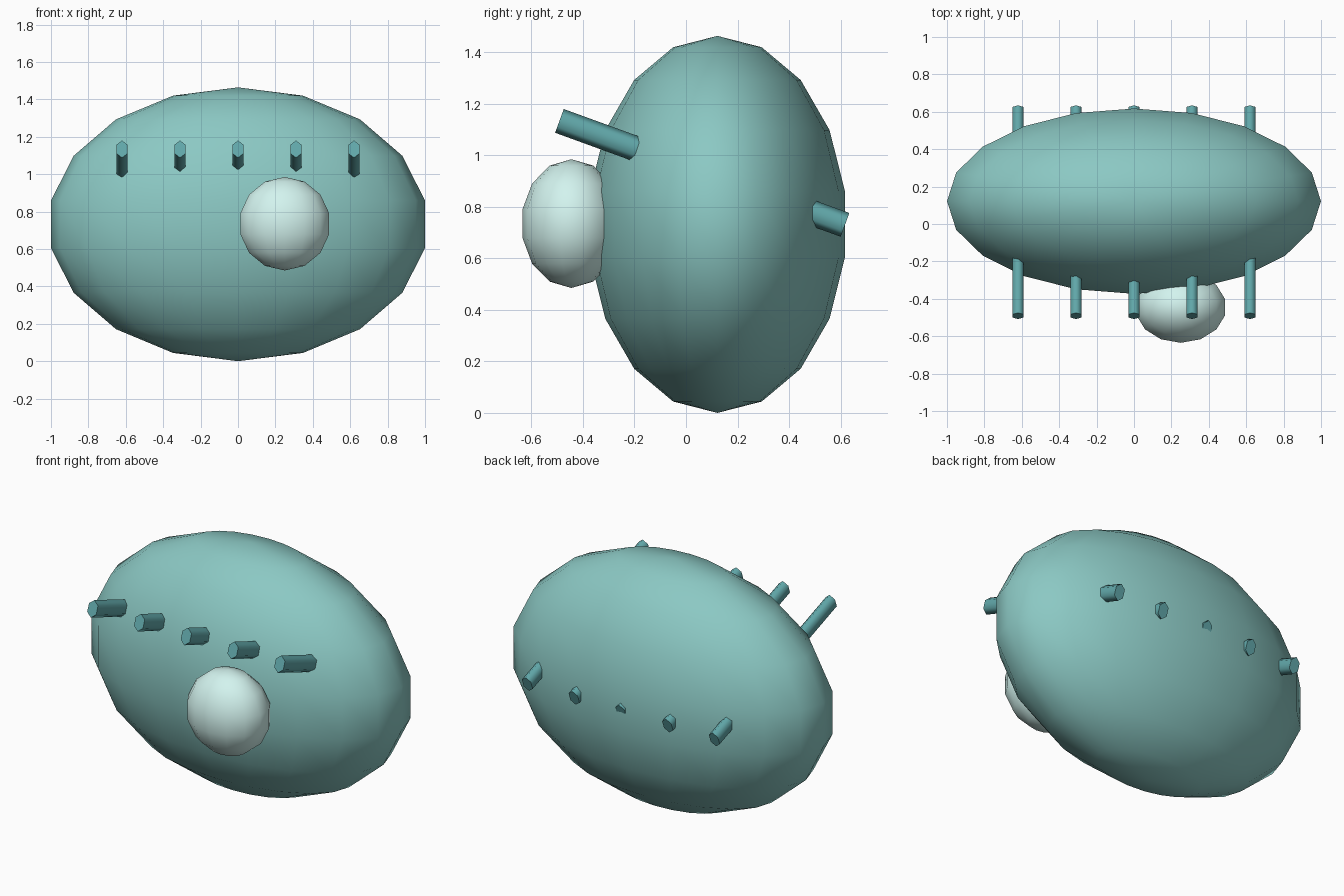
import bpy, math
from mathutils import Matrix

if "Cube" in bpy.data.objects:
    bpy.data.objects.remove(bpy.data.objects["Cube"])


def material(name, rgb):
    m = bpy.data.materials.new(name)
    m.diffuse_color = (*rgb, 1)
    m.use_nodes = True
    m.node_tree.nodes["Principled BSDF"].inputs["Base Color"].default_value = m.diffuse_color
    return m


def finish(ob, name, mat, angle):
    ob.name = name
    ob.data.materials.append(mat)
    bpy.ops.object.shade_smooth_by_angle(angle=math.radians(angle))
    return ob


def ellipsoid(name, loc, radii, segments, rings, mat):
    bpy.ops.mesh.primitive_uv_sphere_add(segments=segments, ring_count=rings, radius=1)
    ob = bpy.context.object
    # put a meridian on the front/back axis
    if not any(abs(v.co.x) < 1e-4 and abs(v.co.y) > 0.1 for v in ob.data.vertices):
        ob.data.transform(Matrix.Rotation(math.pi / 2, 4, 'Z'))
    ob.data.transform(Matrix.Translation(loc) @ Matrix.Diagonal((*radii, 1)))
    return finish(ob, name, mat, 80)


teal = material("teal", (0.26, 0.58, 0.55))
dark_teal = material("dark_teal", (0.12, 0.39, 0.40))
pale = material("pale", (0.65, 0.90, 0.86))

# Main body and the off-centre bulb on its front
ellipsoid("body", (0, 0.122, 0.732), (1.015, 0.503, 0.732), 20, 9, teal)
ellipsoid("front_bulb", (0.25, -0.445, 0.735), (0.25, 0.195, 0.25), 14, 7, pale)

# Row of tilted flattened six-sided rods running through the body
for i in range(5):
    bpy.ops.mesh.primitive_cylinder_add(vertices=6, radius=1, depth=1)
    rod = bpy.context.object
    if not any(abs(v.co.x) < 1e-4 for v in rod.data.vertices):
        rod.data.transform(Matrix.Rotation(math.pi / 6, 4, 'Z'))
    rod.data.transform(Matrix.Translation((-0.62 + 0.31 * i, 0.063, 0.932))
                       @ Matrix.Rotation(math.radians(90 - 20), 4, 'X')
                       @ Matrix.Diagonal((0.0346, 0.049, 1.18, 1)))
    finish(rod, "rod_%d" % (i + 1), dark_teal, 85)
